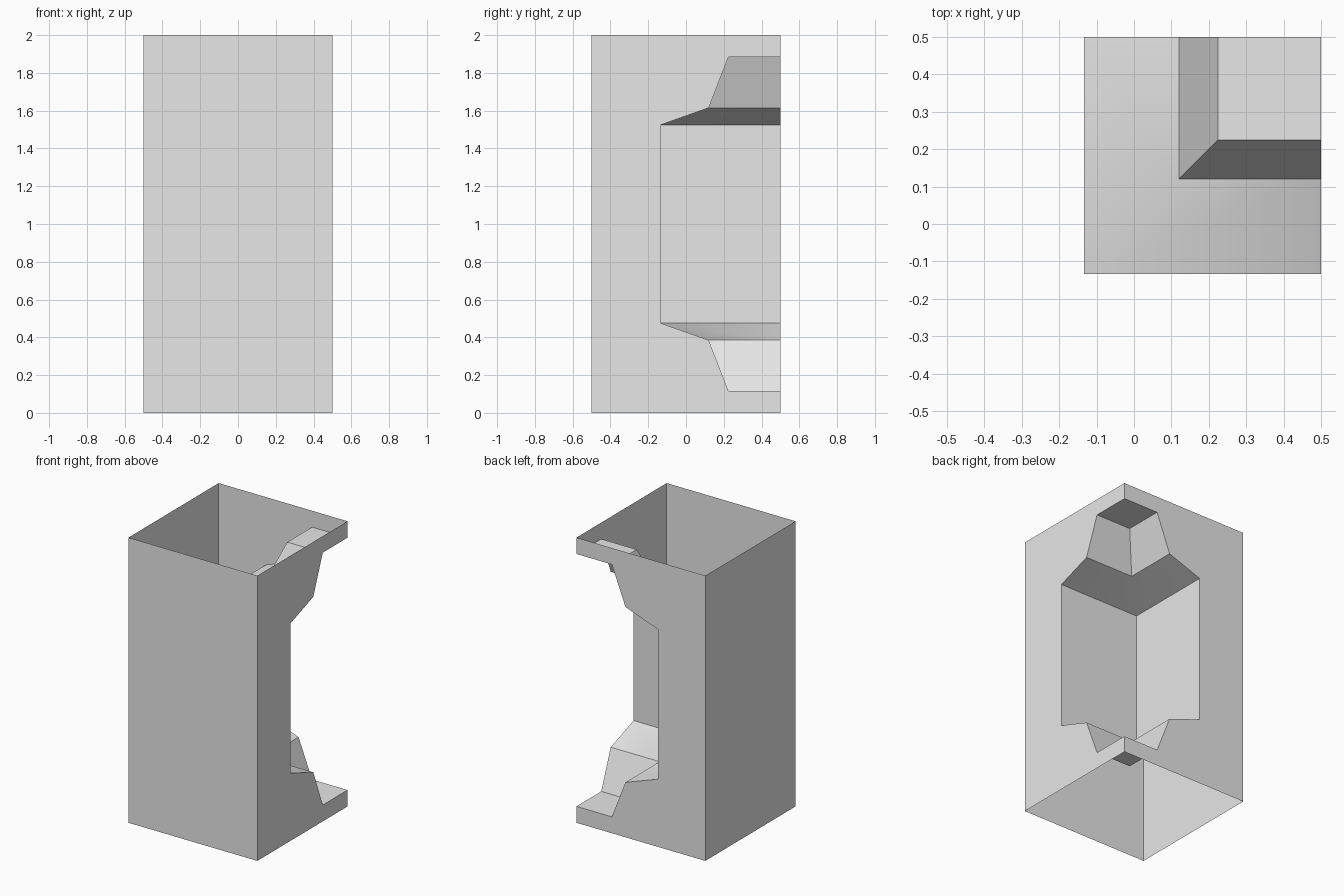
import bpy
import bmesh
import math

default = bpy.data.objects.get("Cube")
if default:
    bpy.data.objects.remove(default, do_unlink=True)

HALF, HEIGHT = 0.5, 2.0
# Upper half of the recess: distance from the centre lines, height above the middle
UPPER = [(0.225, 0.885), (0.12, 0.615), (-0.133, 0.525)]
PROFILE = ([(d, HEIGHT / 2 + h) for d, h in UPPER]
           + [(d, HEIGHT / 2 - h) for d, h in reversed(UPPER)])

grey = bpy.data.materials.new("plain_grey")
grey.use_nodes = True
grey.diffuse_color = (0.8, 0.8, 0.8, 1)
grey.node_tree.nodes["Principled BSDF"].inputs["Base Color"].default_value = (0.8, 0.8, 0.8, 1)


def make_object(name, faces):
    """Build a welded mesh from a list of polygons."""
    bm = bmesh.new()
    for points in faces:
        bm.faces.new([bm.verts.new(p) for p in points])
    bmesh.ops.remove_doubles(bm, verts=bm.verts[:], dist=0.0001)
    mesh = bpy.data.meshes.new(name)
    bm.to_mesh(mesh)
    bm.free()
    mesh.materials.append(grey)
    obj = bpy.data.objects.new(name, mesh)
    bpy.context.collection.objects.link(obj)
    return obj


# Outer shell: open at top and bottom, two plain walls and two notched walls
plain = [(-HALF, 0), (HALF, 0), (HALF, HEIGHT), (-HALF, HEIGHT)]
z_low, z_high = PROFILE[-1][1], PROFILE[0][1]
notched = (plain[:2] + [(HALF, z_low)] + PROFILE[::-1]
           + [(HALF, z_high)] + plain[2:])
make_object("outer_shell", [
    [(u, -HALF, z) for u, z in plain],
    [(-HALF, u, z) for u, z in reversed(plain)],
    [(HALF, u, z) for u, z in notched],
    [(u, HALF, z) for u, z in reversed(notched)],
])

# Stepped recess sunk into the back left corner
rings = [[(HALF, d, z), (d, d, z), (d, HALF, z)] for d, z in PROFILE]
faces = []
for top, low in zip(rings, rings[1:]):
    for i in range(2):
        faces.append([top[i], low[i], low[i + 1], top[i + 1]])
faces.append(rings[0] + [(HALF, HALF, z_high)])
faces.append([(HALF, HALF, z_low)] + rings[-1][::-1])
recess = make_object("corner_recess", faces)

# Soften only the shallow valleys of the recess
bpy.ops.object.select_all(action="DESELECT")
recess.select_set(True)
bpy.context.view_layer.objects.active = recess
bpy.ops.object.shade_smooth_by_angle(angle=math.radians(32))
